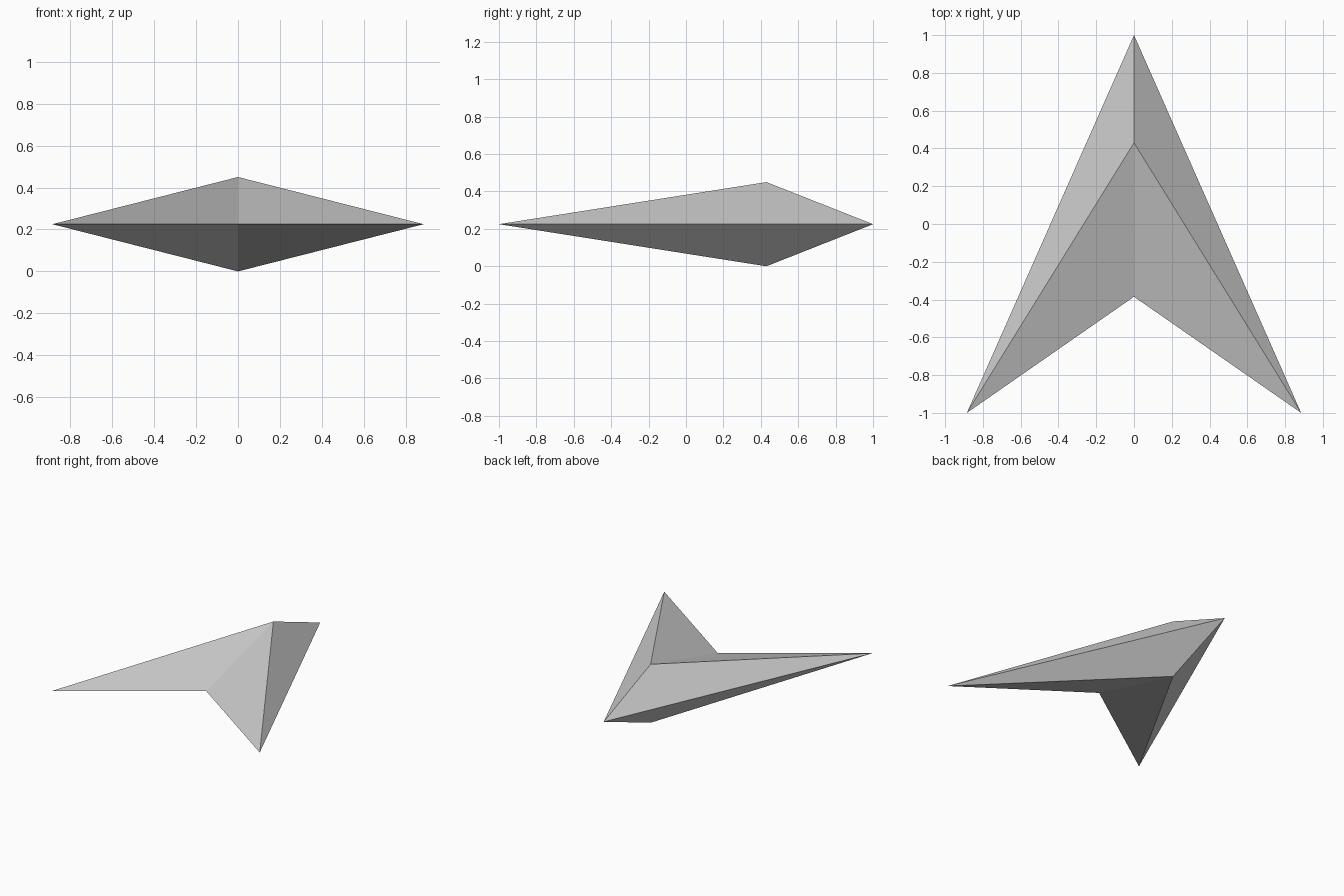
import bpy
import bmesh

cube = bpy.data.objects.get("Cube")
if cube:
    bpy.data.objects.remove(cube, do_unlink=True)

# Single plain grey
grey = bpy.data.materials.new("light grey")
grey.use_nodes = True
colour = (0.6, 0.6, 0.6, 1)
grey.diffuse_color = colour
grey.node_tree.nodes["Principled BSDF"].inputs["Base Color"].default_value = colour

# Swept dart: a flat arrowhead outline joined to an upper and a lower peak
MID, PEAK_Y = 0.225, 0.43
outline = [(0, 1), (-0.885, -1), (0, -0.385), (0.885, -1)]

bm = bmesh.new()
rim = [bm.verts.new((x, y, MID)) for x, y in outline]
for z in (2 * MID, 0):
    peak = bm.verts.new((0, PEAK_Y, z))
    for a, b in zip(rim, rim[1:] + rim[:1]):
        bm.faces.new((a, b, peak))
bmesh.ops.recalc_face_normals(bm, faces=bm.faces)

mesh = bpy.data.meshes.new("arrowhead_body")
bm.to_mesh(mesh)
bm.free()
mesh.materials.append(grey)
body = bpy.data.objects.new("arrowhead_body", mesh)
bpy.context.collection.objects.link(body)
